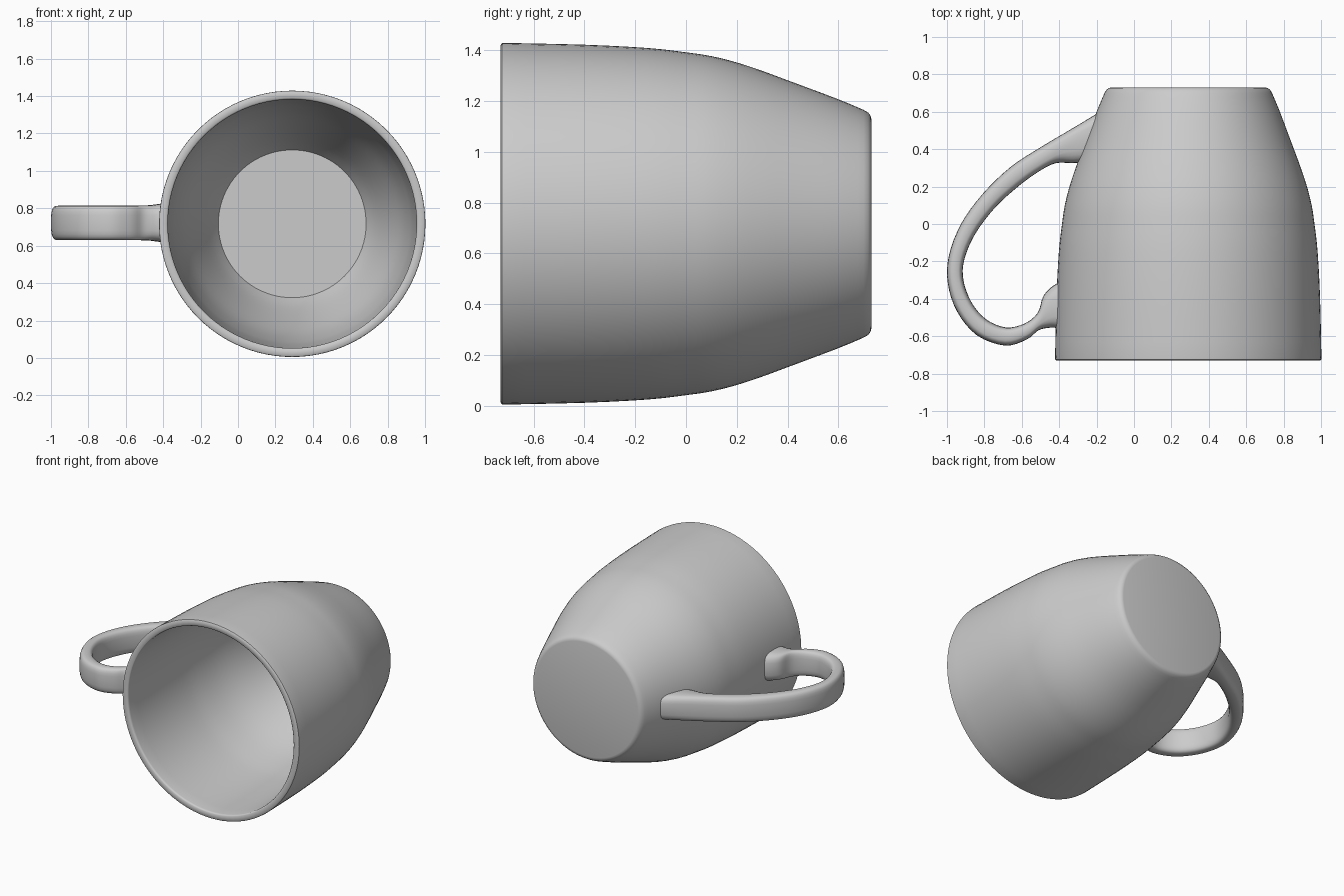
import bpy, bmesh
from math import cos, sin, pi, copysign
from mathutils import Vector

if "Cube" in bpy.data.objects:
    bpy.data.objects.remove(bpy.data.objects["Cube"])

CX, CZ = 0.29, 0.717


def smooth_points(pts, steps):
    """Catmull-Rom through the points, any dimension."""
    pts = [Vector(p) for p in pts]
    out = []
    for i in range(len(pts) - 1):
        a, b = pts[max(i - 1, 0)], pts[i]
        c, d = pts[i + 1], pts[min(i + 2, len(pts) - 1)]
        for k in range(steps):
            t = k / steps
            out.append(0.5 * (2 * b + (c - a) * t + (2 * a - 5 * b + 4 * c - d) * t * t
                              + (3 * b - a - 3 * c + d) * t ** 3))
    return out + [pts[-1]]


def skin(name, rings):
    """Bridge closed rings of points and cap both ends."""
    bm = bmesh.new()
    loops = [[bm.verts.new(p) for p in ring] for ring in rings]
    n = len(loops[0])
    for a, b in zip(loops, loops[1:]):
        for j in range(n):
            k = (j + 1) % n
            bm.faces.new((a[j], a[k], b[k], b[j]))
    bm.faces.new(loops[0])
    bm.faces.new(loops[-1])
    bmesh.ops.recalc_face_normals(bm, faces=bm.faces)
    mesh = bpy.data.meshes.new(name)
    bm.to_mesh(mesh)
    bm.free()
    obj = bpy.data.objects.new(name, mesh)
    bpy.context.collection.objects.link(obj)
    bpy.ops.object.select_all(action='DESELECT')
    obj.select_set(True)
    bpy.context.view_layer.objects.active = obj
    bpy.ops.object.shade_smooth_by_angle(angle=0.7)
    return obj


# Mug body: (radius, y) profiles lathed around the y axis
outer = [(0.712, -0.715), (0.705, -0.4), (0.692, -0.15), (0.675, 0.0), (0.66, 0.1),
         (0.635, 0.2), (0.602, 0.3), (0.565, 0.4), (0.49, 0.6), (0.448, 0.7)]
inner = [(0.395, 0.685), (0.445, 0.59), (0.52, 0.4), (0.588, 0.2), (0.628, 0.0),
         (0.645, -0.15), (0.658, -0.4), (0.665, -0.715)]
profile = ([(0.412, 0.73), (0.425, 0.727), (0.438, 0.717)]
           + [tuple(p) for p in reversed(smooth_points(outer, 3))]
           + [(0.711, -0.725), (0.704, -0.73), (0.673, -0.73), (0.667, -0.725)]
           + [tuple(p) for p in reversed(smooth_points(inner, 3))])
SEG = 96
skin("mug_body", [[(CX + r * cos(2 * pi * j / SEG), y, CZ + r * sin(2 * pi * j / SEG))
                   for j in range(SEG)] for r, y in profile])

# Handle: outer edge x, y, inner edge x, y, half width in z
stations = [
    (-0.165, 0.61, -0.275, 0.33, 0.092),
    (-0.21, 0.583, -0.33, 0.325, 0.092),
    (-0.34, 0.505, -0.42, 0.325, 0.092),
    (-0.50, 0.41, -0.51, 0.28, 0.092),
    (-0.66, 0.305, -0.62, 0.20, 0.092),
    (-0.81, 0.16, -0.745, 0.085, 0.092),
    (-0.925, 0.0, -0.85, -0.055, 0.092),
    (-0.99, -0.17, -0.907, -0.19, 0.092),
    (-0.995, -0.32, -0.912, -0.30, 0.092),
    (-0.945, -0.47, -0.868, -0.42, 0.092),
    (-0.84, -0.595, -0.79, -0.51, 0.092),
    (-0.69, -0.65, -0.685, -0.553, 0.092),
    (-0.575, -0.618, -0.585, -0.532, 0.092),
    (-0.51, -0.568, -0.515, -0.475, 0.093),
    (-0.455, -0.555, -0.487, -0.39, 0.095),
    (-0.42, -0.555, -0.445, -0.34, 0.10),
    (-0.395, -0.56, -0.39, -0.305, 0.105),
]


def power(v, e):
    return copysign(abs(v) ** e, v)


rings = []
for ox, oy, ix, iy, w in smooth_points(stations, 4):
    mid = Vector(((ox + ix) / 2, (oy + iy) / 2, 0.722))
    half = Vector(((ox - ix) / 2, (oy - iy) / 2, 0))
    rings.append([mid + half * power(cos(2 * pi * j / 24), 0.6)
                  + Vector((0, 0, w * power(sin(2 * pi * j / 24), 0.6))) for j in range(24)])
skin("handle", rings)
